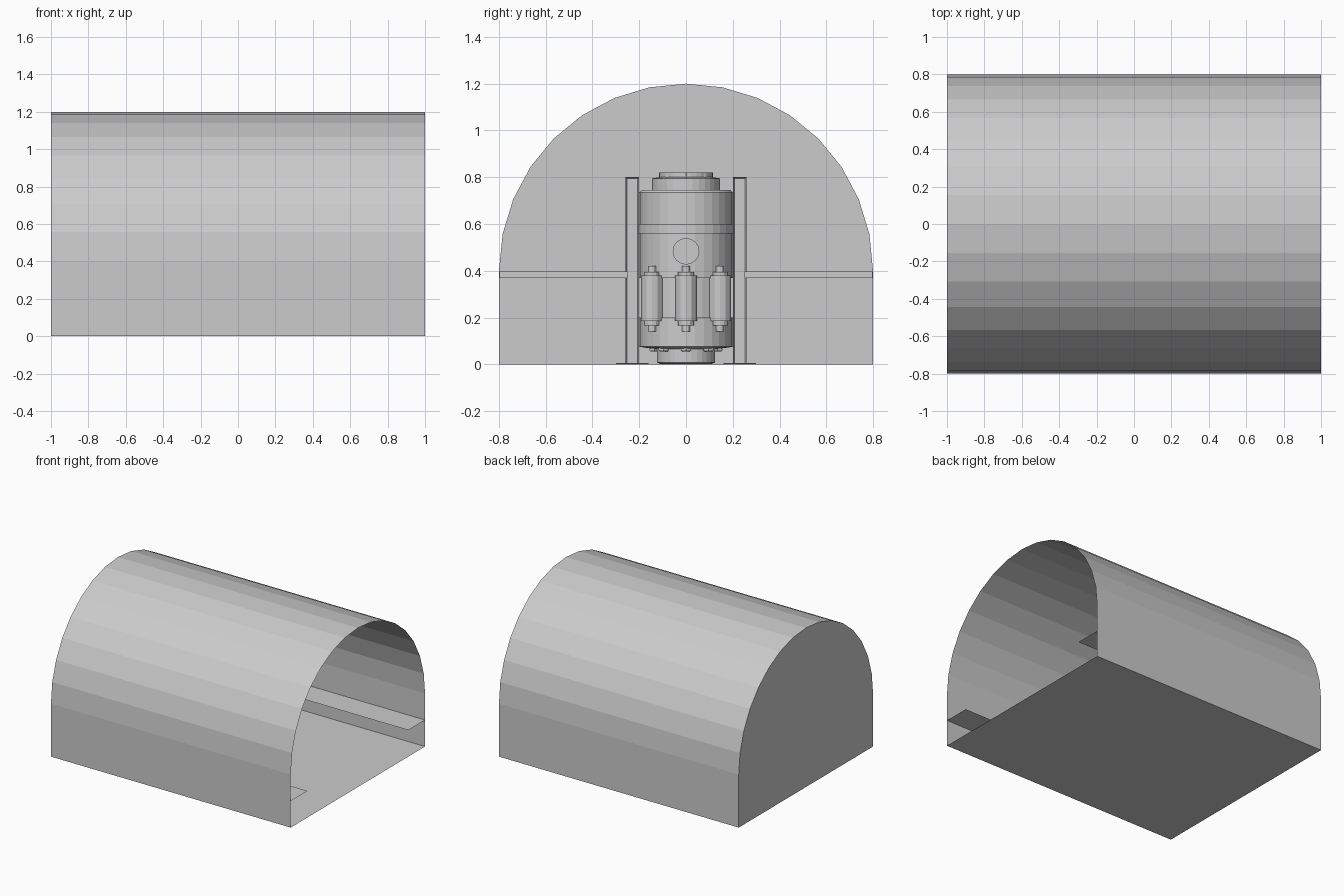
import bpy, bmesh, math
from math import sin, cos, pi, radians

if "Cube" in bpy.data.objects:
    bpy.data.objects.remove(bpy.data.objects["Cube"])


def mesh_object(name, bm):
    me = bpy.data.meshes.new(name)
    bm.to_mesh(me)
    bm.free()
    ob = bpy.data.objects.new(name, me)
    bpy.context.collection.objects.link(ob)
    return ob


def box(name, x0, x1, y0, y1, z0, z1):
    bm = bmesh.new()
    bmesh.ops.create_cube(bm, size=1)
    for v in bm.verts:
        v.co.x = x0 + (v.co.x + .5) * (x1 - x0)
        v.co.y = y0 + (v.co.y + .5) * (y1 - y0)
        v.co.z = z0 + (v.co.z + .5) * (z1 - z0)
    return mesh_object(name, bm)


def lathe(name, profile, sides, loc=(0, 0, 0)):
    """Closed solid of stacked rings, profile is (radius, z)."""
    bm = bmesh.new()
    rings = [[bm.verts.new((r * cos(2 * pi * i / sides), r * sin(2 * pi * i / sides), z))
              for i in range(sides)] for r, z in profile]
    for a, b in zip(rings, rings[1:]):
        for i in range(sides):
            j = (i + 1) % sides
            bm.faces.new((a[i], a[j], b[j], b[i]))
    bm.faces.new(rings[0][::-1])
    bm.faces.new(rings[-1])
    ob = mesh_object(name, bm)
    ob.location = loc
    return ob


# tunnel shell: walls, 16-sided half-round vault, floor and closed left end
bm = bmesh.new()
section = [(-.8, 0)] + [(-.8 * cos(pi * i / 16), .4 + .8 * sin(pi * i / 16))
                        for i in range(17)] + [(.8, 0)]
left = [bm.verts.new((-1, y, z)) for y, z in section]
right = [bm.verts.new((1, y, z)) for y, z in section]
n = len(section)
for i in range(n):
    j = (i + 1) % n
    bm.faces.new((left[i], right[i], right[j], left[j]))
bm.faces.new(left)
mesh_object("tunnel_shell", bm)

# side ledges
for s, side in ((-1, "front"), (1, "back")):
    bm = bmesh.new()
    bm.faces.new([bm.verts.new(p) for p in
                  ((-1, .6 * s, .2), (1, .6 * s, .2), (1, .8 * s, .2), (-1, .8 * s, .2))])
    mesh_object(side + "_ledge", bm)

# pump body with stepped flanges
lathe("pump_body", [(.11, .002), (.125, .008), (.125, .065), (.17, .07), (.2, .075), (.2, .165),
                    (.2, .2), (.185, .2), (.185, .37), (.2, .37), (.2, .56), (.207, .56),
                    (.207, .6), (.2, .6), (.2, .735), (.19, .745), (.145, .745), (.145, .795),
                    (.115, .8), (.115, .82), (.09, .82), (.08, .805)], 32)

# flange bolts, top and bottom
for i in range(8):
    a = i * pi / 4
    lathe("bottom_bolt", [(.02, .055), (.025, .062), (.025, .075)], 6,
          (.135 * cos(a), .135 * sin(a), 0))
    lathe("top_bolt", [(.018, .795), (.018, .815), (.012, .82)], 6,
          (.1 * cos(a), .1 * sin(a), 0))

# vertical canisters around the lower body
for deg in (-45, 0, 45, 135, 180, 225):
    a = radians(deg)
    lathe("canister", [(.018, .14), (.018, .165), (.035, .165), (.035, .185), (.048, .185),
                       (.048, .38), (.035, .38), (.035, .395), (.018, .395), (.018, .42)], 12,
          (.205 * cos(a), .205 * sin(a), 0))

# round ports on the body
port = lathe("port", [(.057, -.22), (.057, .22)], 16, (0, 0, .483))
port.rotation_euler = (0, pi / 2, 0)

# support posts with recessed faces, foot plates and wall braces
for s, side in ((-1, "front"), (1, "back")):
    y = .23 * s
    post = box(side + "_post", -.03, .03, y - .028, y + .028, 0, .8)
    bm = bmesh.new()
    bm.from_mesh(post.data)
    faces = [f for f in bm.faces if abs(f.calc_center_median().x) > .02]
    bmesh.ops.inset_individual(bm, faces=faces, thickness=.009, depth=-.015)
    bm.to_mesh(post.data)
    bm.free()
    box(side + "_foot_plate", -.07, .07, y - .07, y + .07, .001, .006)
    y0, y1 = sorted((.25 * s, .798 * s))
    box(side + "_wall_brace", -.03, .03, y0, y1, .37, .397)
